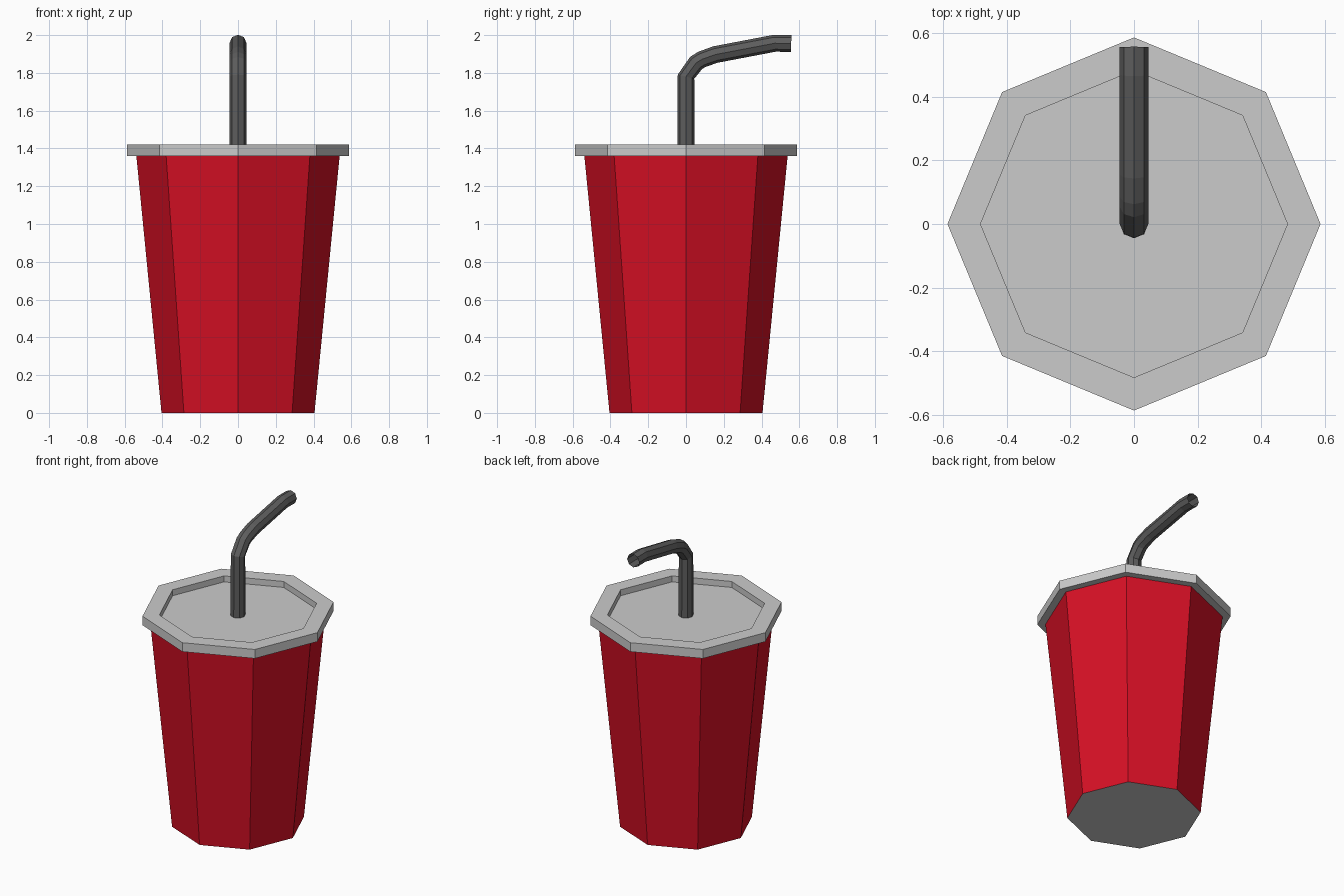
import bpy, bmesh, math
from mathutils import Vector

if "Cube" in bpy.data.objects:
    bpy.data.objects.remove(bpy.data.objects["Cube"])

SIDES = 8


def material(name, rgb):
    m = bpy.data.materials.new(name)
    m.diffuse_color = (*rgb, 1)
    m.use_nodes = True
    m.node_tree.nodes["Principled BSDF"].inputs["Base Color"].default_value = m.diffuse_color
    return m


red = material("cup red", (0.68, 0.005, 0.018))
grey = material("lid grey", (0.60, 0.60, 0.60))
dark = material("straw dark grey", (0.11, 0.11, 0.11))


def loft(name, rings, mats, cap_start=False, cap_end=False):
    """Join rings of points with quads and optionally cap the ends."""
    bm = bmesh.new()
    loops = [[bm.verts.new(p) for p in ring] for ring in rings]
    for a, b in zip(loops, loops[1:]):
        for i in range(SIDES):
            j = (i + 1) % SIDES
            bm.faces.new((a[i], a[j], b[j], b[i]))
    if cap_start:
        bm.faces.new(loops[0][::-1]).material_index = len(mats) - 1
    if cap_end:
        bm.faces.new(loops[-1])
    mesh = bpy.data.meshes.new(name)
    bm.to_mesh(mesh)
    bm.free()
    for m in mats:
        mesh.materials.append(m)
    obj = bpy.data.objects.new(name, mesh)
    bpy.context.collection.objects.link(obj)
    return obj


def octagon(r, z):
    return [(r * math.cos(math.tau * i / SIDES), r * math.sin(math.tau * i / SIDES), z)
            for i in range(SIDES)]


# Tapered cup with a grey base
loft("cup", [octagon(0.405, 0), octagon(0.538, 1.36)], [red, grey], cap_start=True)

# Lid with a raised rim and a sunken centre
loft("lid", [octagon(0.50, 1.36), octagon(0.587, 1.36), octagon(0.587, 1.42),
             octagon(0.483, 1.42), octagon(0.483, 1.38)],
     [grey], cap_start=True, cap_end=True)

# Open bent straw: centre line (y, z) and tilt of each ring from vertical
path = [(0, 1.38, 0), (0, 1.78, 14), (0.054, 1.853, 44),
        (0.085, 1.872, 60), (0.155, 1.897, 75), (0.47, 1.957, 84), (0.557, 1.956, 91)]
rings = []
for y, z, tilt in path:
    t = math.radians(tilt)
    across, side = Vector((0, math.cos(t), -math.sin(t))), Vector((1, 0, 0))
    rings.append([Vector((0, y, z)) + 0.045 * (side * math.cos(a) + across * math.sin(a))
                  for a in (math.tau * i / SIDES for i in range(SIDES))])
loft("straw", rings, [dark])
